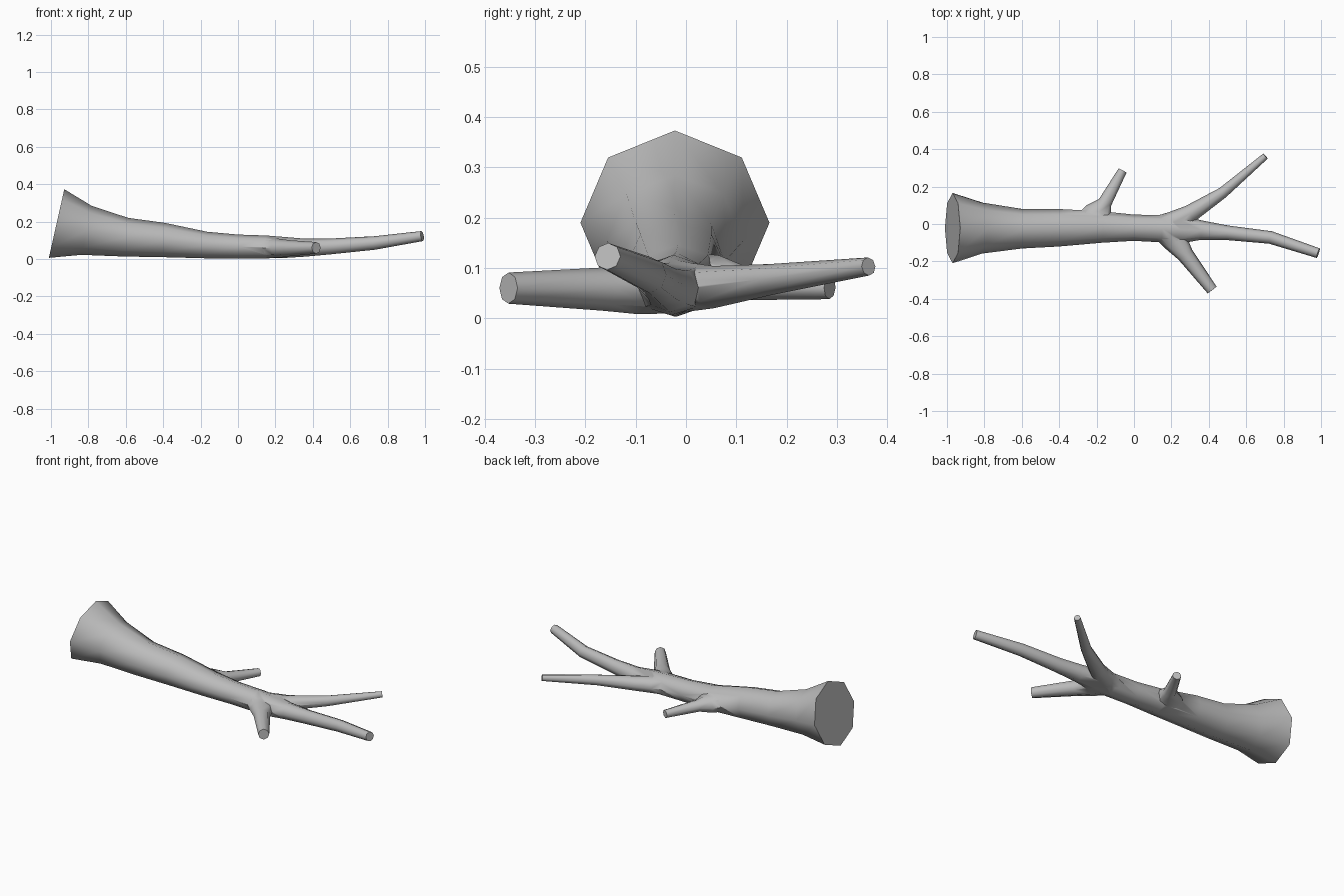
import bpy, bmesh, math
from mathutils import Vector

SIDES = 8

if "Cube" in bpy.data.objects:
    bpy.data.objects.remove(bpy.data.objects["Cube"], do_unlink=True)

grey = bpy.data.materials.new("bark_grey")
grey.use_nodes = True
colour = (0.5, 0.5, 0.5, 1)
grey.diffuse_color = colour
grey.node_tree.nodes["Principled BSDF"].inputs["Base Color"].default_value = colour


def limb(name, stations):
    """Tapered tube through stations of (x, y, z, half width, half height)."""
    points = [Vector(s[:3]) for s in stations]
    bm = bmesh.new()
    rings = []
    for i, (p, s) in enumerate(zip(points, stations)):
        along = Vector()
        if i > 0:
            along += (p - points[i - 1]).normalized()
        if i < len(points) - 1:
            along += (points[i + 1] - p).normalized()
        along.normalize()
        side = Vector((0, 0, 1)).cross(along).normalized()
        up = along.cross(side)
        ring = []
        for k in range(SIDES):
            a = math.tau * k / SIDES
            ring.append(bm.verts.new(p + side * s[3] * math.sin(a) + up * s[4] * math.cos(a)))
        rings.append(ring)
    for a, b in zip(rings, rings[1:]):
        for k in range(SIDES):
            n = (k + 1) % SIDES
            bm.faces.new((a[k], a[n], b[n], b[k]))
    bm.faces.new(rings[0])
    bm.faces.new(rings[-1])
    bmesh.ops.recalc_face_normals(bm, faces=bm.faces)
    mesh = bpy.data.meshes.new(name)
    bm.to_mesh(mesh)
    bm.free()
    mesh.materials.append(grey)
    obj = bpy.data.objects.new(name, mesh)
    bpy.context.collection.objects.link(obj)
    return obj


# Trunk running on into the longest branch
trunk = limb("trunk", [
    (-0.97, -0.022, 0.19, 0.188, 0.188),
    (-0.81, -0.022, 0.154, 0.136, 0.134),
    (-0.60, -0.025, 0.117, 0.106, 0.104),
    (-0.40, -0.020, 0.102, 0.100, 0.092),
    (-0.17, -0.016, 0.075, 0.084, 0.071),
    (0.00, -0.020, 0.067, 0.070, 0.064),
    (0.15, -0.025, 0.065, 0.073, 0.061),
    (0.25, -0.030, 0.062, 0.074, 0.056),
    (0.36, -0.033, 0.061, 0.052, 0.048),
    (0.50, -0.047, 0.068, 0.039, 0.042),
    (0.73, -0.072, 0.086, 0.034, 0.036),
    (0.985, -0.156, 0.123, 0.027, 0.027)])

# Side branches, each flared where it leaves the trunk
branches = [
    limb("back_fork", [
        (0.10, -0.020, 0.063, 0.055, 0.050),
        (0.21, 0.010, 0.062, 0.058, 0.048),
        (0.30, 0.055, 0.062, 0.048, 0.042),
        (0.475, 0.168, 0.077, 0.030, 0.031),
        (0.703, 0.363, 0.103, 0.018, 0.018)]),
    limb("front_fork", [
        (0.16, -0.020, 0.062, 0.075, 0.052),
        (0.225, -0.095, 0.058, 0.066, 0.050),
        (0.275, -0.165, 0.058, 0.045, 0.043),
        (0.418, -0.353, 0.060, 0.030, 0.031)]),
    limb("back_stub", [
        (-0.215, 0.010, 0.077, 0.095, 0.055),
        (-0.188, 0.064, 0.075, 0.075, 0.050),
        (-0.155, 0.115, 0.070, 0.037, 0.034),
        (-0.061, 0.286, 0.061, 0.024, 0.023)]),
]

# Weld the branches to the trunk and remove the hidden inside faces
for branch in branches:
    union = trunk.modifiers.new(branch.name, "BOOLEAN")
    union.operation = "UNION"
    union.solver = "EXACT"
    union.object = branch
bpy.context.view_layer.objects.active = trunk
trunk.select_set(True)
for name in [m.name for m in trunk.modifiers]:
    bpy.ops.object.modifier_apply(modifier=name)
for branch in branches:
    bpy.data.objects.remove(branch, do_unlink=True)
trunk.name = "fallen_tree_trunk"

# Smooth bark, flat sawn ends
bpy.ops.object.select_all(action="DESELECT")
trunk.select_set(True)
bpy.ops.object.shade_smooth_by_angle(angle=math.radians(55))
